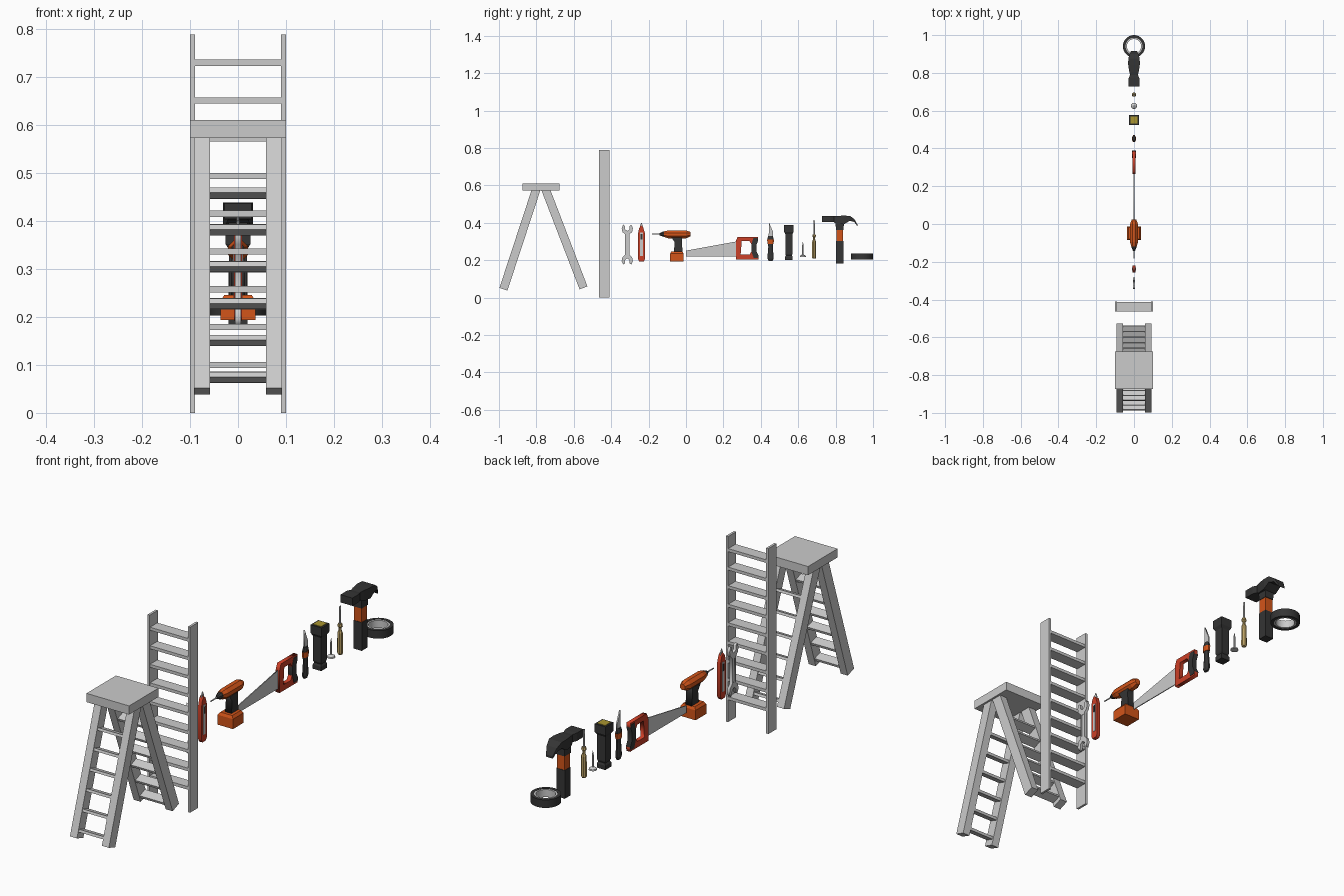
import bpy, bmesh
from math import pi, cos, sin, atan2, hypot

if "Cube" in bpy.data.objects:
    bpy.data.objects.remove(bpy.data.objects["Cube"])


def mat(name, r, g, b):
    m = bpy.data.materials.new(name)
    m.diffuse_color = (r, g, b, 1)
    m.use_nodes = True
    m.node_tree.nodes["Principled BSDF"].inputs["Base Color"].default_value = m.diffuse_color
    return m


ORANGE = mat("orange", 0.65, 0.09, 0.01)
RED = mat("red", 0.6, 0.05, 0.02)
DARK = mat("dark", 0.035, 0.035, 0.035)
TAN = mat("tan", 0.5, 0.36, 0.13)
YELLOW = mat("yellow", 0.4, 0.3, 0.03)


def finish(bm, name, m=None):
    bmesh.ops.recalc_face_normals(bm, faces=bm.faces)
    me = bpy.data.meshes.new(name)
    bm.to_mesh(me)
    bm.free()
    ob = bpy.data.objects.new(name, me)
    bpy.context.collection.objects.link(ob)
    if m:
        me.materials.append(m)
    return ob


def box(name, lo, hi, m=None, rot=0):
    bm = bmesh.new()
    bmesh.ops.create_cube(bm, size=1)
    size = [b - a for a, b in zip(lo, hi)]
    bmesh.ops.scale(bm, vec=size, verts=bm.verts)
    ob = finish(bm, name, m)
    ob.location = [(a + b) / 2 for a, b in zip(lo, hi)]
    ob.rotation_euler.x = rot
    return ob


def cbox(name, c, s, m=None, rot=0):
    return box(name, [a - b / 2 for a, b in zip(c, s)], [a + b / 2 for a, b in zip(c, s)], m, rot)


def prism(name, loops, half, m=None):
    """Flat part: side outline (y, z), inner loops become holes, thickness along x."""
    cu = bpy.data.curves.new(name, 'CURVE')
    cu.dimensions, cu.fill_mode, cu.extrude = '2D', 'BOTH', half
    for pts in loops:
        s = cu.splines.new('POLY')
        s.points.add(len(pts) - 1)
        for p, (y, z) in zip(s.points, pts):
            p.co = (y, z, 0, 1)
        s.use_cyclic_u = True
    ob = bpy.data.objects.new(name, cu)
    bpy.context.collection.objects.link(ob)
    ob.rotation_euler = (pi / 2, 0, pi / 2)
    if m:
        cu.materials.append(m)
    bpy.ops.object.select_all(action='DESELECT')
    ob.select_set(True)
    bpy.context.view_layer.objects.active = ob
    bpy.ops.object.convert(target='MESH')
    return ob


def loft(name, sections, n=8, m=None, axis='z'):
    """Skin n-sided sections (position, half x, other half, other centre)."""
    bm = bmesh.new()
    rings = []
    for t, hx, ho, c in sections:
        ring = []
        for i in range(n):
            a = 2 * pi * (i + 0.5) / n
            x, o = hx * cos(a) / cos(pi / n), c + ho * sin(a) / cos(pi / n)
            ring.append(bm.verts.new((x, o, t) if axis == 'z' else (x, t, o)))
        rings.append(ring)
    for a, b in zip(rings, rings[1:]):
        for i in range(n):
            bm.faces.new((a[i], a[(i + 1) % n], b[(i + 1) % n], b[i]))
    bm.faces.new(rings[0])
    bm.faces.new(rings[-1])
    return finish(bm, name, m)


def ring(name, y, r0, r1, z0, z1, m=None, n=32):
    bm = bmesh.new()
    prof = [(r0, z0), (r1, z0), (r1, z1), (r0, z1)]
    cols = [[bm.verts.new((r * cos(2 * pi * i / n), y + r * sin(2 * pi * i / n), z)) for r, z in prof]
            for i in range(n)]
    for i in range(n):
        a, b = cols[i], cols[(i + 1) % n]
        for k in range(4):
            bm.faces.new((a[k], a[(k + 1) % 4], b[(k + 1) % 4], b[k]))
    ob = finish(bm, name, m)
    bpy.ops.object.select_all(action='DESELECT')
    ob.select_set(True)
    bpy.context.view_layer.objects.active = ob
    bpy.ops.object.shade_smooth_by_angle()


# Step ladder: platform, two leaning frames with steps
box("stepladder_platform", (-.1, -.874, .573), (.1, -.676, .61))
for side, (y0, z0, y1, z1) in {"front": (-.976, .045, -.797, .59), "rear": (-.548, .052, -.755, .59)}.items():
    rot = atan2(y0 - y1, z1 - z0)
    length = hypot(y1 - y0, z1 - z0)
    for sx in (-1, 1):
        cbox(f"stepladder_{side}_leg", (sx * .075, (y0 + y1) / 2, (z0 + z1) / 2), (.033, .045, length), None, rot)
    for i in range(6):
        z = .074 + i * .0768
        y = y0 + (y1 - y0) * (z - z0) / (z1 - z0)
        cbox(f"stepladder_{side}_step", (0, y, z), (.12, .038, .011), None, rot)

# Straight ladder
for sx in (-1, 1):
    cbox("ladder_rail", (sx * .095, -.437, .394), (.01, .054, .788))
for i in range(9):
    cbox("ladder_rung", (0, -.437, .1 + i * .0787), (.18, .05, .013))

# Double-ended wrench, lower half is the upper half turned around
half = [(.012, .055), (.026, .068), (.03, .088), (.022, .107), (.013, .1), (.012, .082),
        (0, .073), (-.012, .082), (-.013, .1), (-.022, .107), (-.03, .088), (-.026, .068), (-.012, .055)]
outline = [(-.314 + y, .283 + z) for y, z in half] + [(-.314 - y, .283 - z) for y, z in half]
slot = [(-.314 + y, .283 + z) for y, z in [(-.006, -.05), (.006, -.05), (.006, .05), (-.006, .05)]]
prism("wrench", [outline, slot], .006)
prism("wrench_recess", [slot], .003)

# Utility knife
prism("cutter_body", [[(-.256, .205), (-.25, .192), (-.227, .192), (-.22, .205), (-.22, .345),
                       (-.229, .375), (-.24, .385), (-.25, .372), (-.256, .345)]], .008, RED)
prism("cutter_blade", [[(-.246, .36), (-.229, .36), (-.231, .385), (-.238, .402), (-.246, .385)]], .002)
cbox("cutter_slider_strip", (0, -.238, .285), (.019, .014, .125))
cbox("cutter_slider_button", (0, -.238, .325), (.021, .01, .03), DARK)

# Power drill
loft("drill_body", [(-.118, .015, .015, .339), (-.095, .021, .021, .338), (0, .021, .021, .338),
                    (.024, .012, .012, .339)], 8, ORANGE, 'y')
loft("drill_chuck", [(-.143, .005, .005, .339), (-.125, .013, .013, .339), (-.11, .015, .015, .339)], 8, DARK, 'y')
loft("drill_bit", [(-.183, .0025, .0025, .339), (-.14, .0025, .0025, .339)], 6, None, 'y')
prism("drill_handle", [[(-.078, .322), (-.02, .322), (-.022, .295), (-.018, .24), (-.066, .24), (-.06, .295)]],
      .015, DARK)
loft("drill_battery", [(.193, .036, .036, -.049), (.235, .036, .036, -.049), (.246, .028, .03, -.049)], 4, ORANGE)

# Hand saw
prism("saw_blade", [[(0, .221), (.28, .221), (.28, .302), (0, .251)]], .002)
prism("saw_handle", [[(.266, .205), (.388, .205), (.388, .222), (.374, .245), (.374, .285), (.386, .308),
                      (.386, .325), (.276, .325), (.266, .3)],
                     [(.292, .23), (.34, .23), (.352, .25), (.352, .28), (.34, .302), (.298, .302)]], .009, RED)
prism("saw_grip", [[(.362, .212), (.386, .212), (.388, .225), (.378, .245), (.378, .285), (.386, .305),
                    (.382, .318), (.36, .318), (.35, .285), (.35, .245)]], .0105, DARK)

# Knife
loft("knife_handle", [(.197, .006, .011, .452), (.21, .009, .017, .452), (.27, .007, .012, .452),
                      (.315, .009, .017, .452), (.33, .006, .012, .452)], 8, DARK)
loft("knife_band", [(.287, .0095, .0165, .452), (.31, .0105, .018, .452)], 8, ORANGE)
prism("knife_blade", [[(.442, .325), (.466, .325), (.466, .35), (.444, .402)]], .003)

# Flashlight, square section
loft("flashlight_body", [(.2, .02, .02, .55), (.218, .02, .02, .55), (.226, .016, .016, .55), (.234, .019, .019, .55),
                         (.34, .019, .019, .55), (.352, .026, .026, .55), (.387, .026, .026, .55)], 4, DARK)
loft("flashlight_lens", [(.38, .019, .019, .55), (.389, .019, .019, .55)], 4, YELLOW)

# Screw standing on its head
loft("screw_head", [(.218, .016, .016, .625), (.224, .015, .015, .625), (.23, .005, .005, .625)], 16)
loft("screw_shaft", [(.225, .0035, .0035, .625), (.28, .0035, .0035, .625), (.298, .0005, .0005, .625)], 8)

# Screwdriver
loft("screwdriver_handle", [(.208, .008, .008, .685), (.215, .011, .011, .685), (.3, .01, .01, .685),
                            (.31, .006, .006, .685), (.322, .006, .006, .685), (.327, .01, .01, .685),
                            (.338, .008, .008, .685)], 8, TAN)
loft("screwdriver_shaft", [(.33, .004, .004, .685), (.395, .004, .004, .685), (.412, .002, .005, .685)], 8)

# Hammer
loft("hammer_grip", [(.182, .02, .02, .822), (.302, .02, .02, .822)], 4, DARK)
loft("hammer_handle", [(.3, .018, .018, .822), (.375, .018, .018, .822)], 4, ORANGE)
loft("hammer_collar", [(.362, .02, .021, .822), (.41, .02, .022, .822)], 4, DARK)
loft("hammer_head", [(.728, .028, .0165, .42), (.772, .028, .017, .42), (.79, .021, .016, .419),
                     (.806, .025, .022, .415), (.845, .031, .023, .415), (.876, .03, .013, .424),
                     (.9, .024, .008, .412), (.917, .016, .005, .385)], 4, DARK, 'y')

# Tape roll
ring("tape_roll", .941, .045, .059, .203, .237, DARK)
ring("tape_core", .941, .038, .046, .204, .236)
